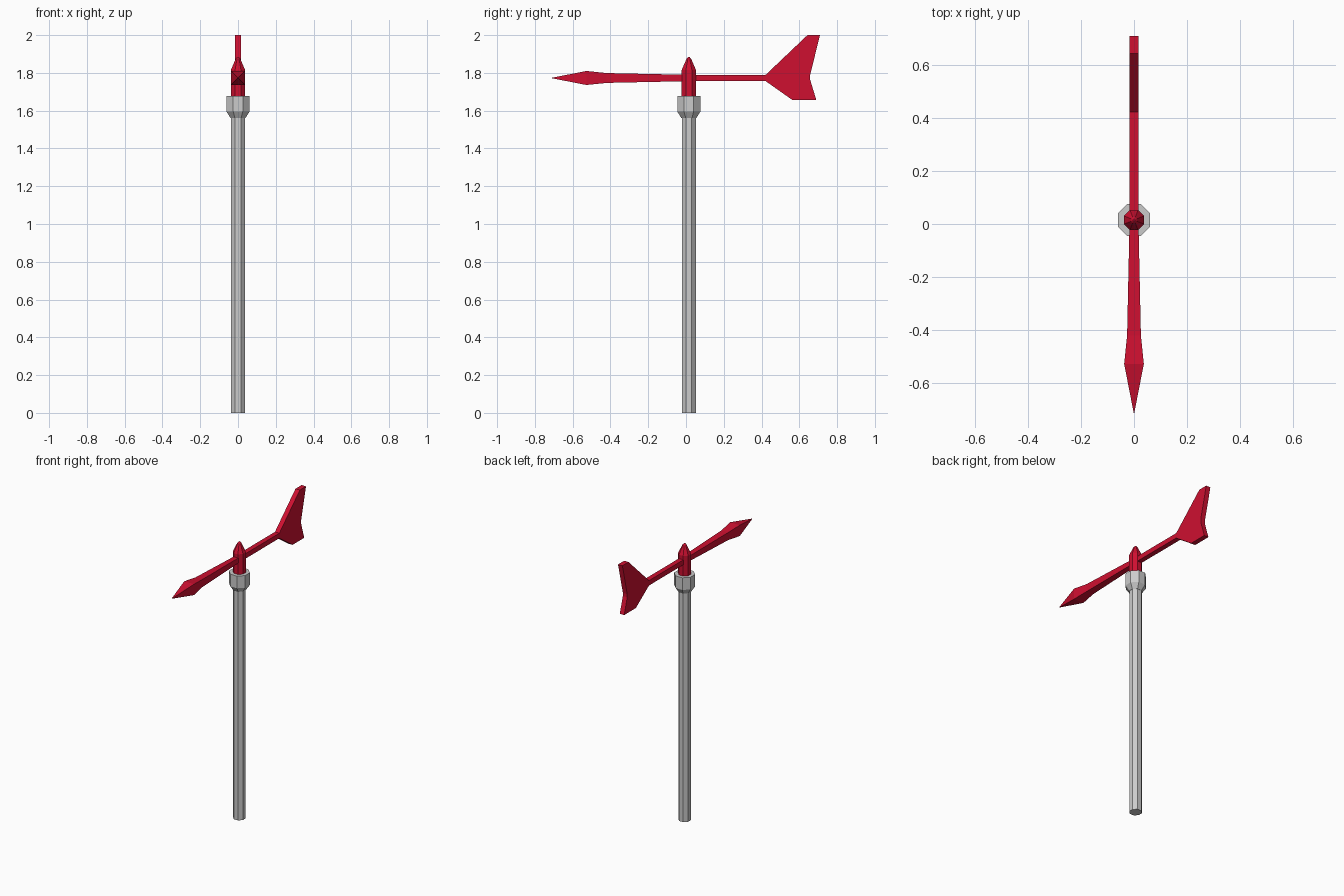
import bpy, bmesh
from math import cos, sin, pi

if "Cube" in bpy.data.objects:
    bpy.data.objects.remove(bpy.data.objects["Cube"])

red = bpy.data.materials.new("red_paint")
red.diffuse_color = (0.62, 0.005, 0.03, 1)
red.use_nodes = True
red.node_tree.nodes["Principled BSDF"].inputs["Base Color"].default_value = red.diffuse_color
AXIS_Y = 0.015   # the pole stands slightly behind the centre
ARM_Z = 1.773


def make_object(name, bm, mat=None):
    bmesh.ops.remove_doubles(bm, verts=bm.verts, dist=1e-5)
    bmesh.ops.recalc_face_normals(bm, faces=bm.faces)
    mesh = bpy.data.meshes.new(name)
    bm.to_mesh(mesh)
    bm.free()
    if mat:
        mesh.materials.append(mat)
    obj = bpy.data.objects.new(name, mesh)
    bpy.context.collection.objects.link(obj)
    return obj


def loft(name, rings, mat=None):
    """Join rings of equal point count and cap both ends."""
    bm = bmesh.new()
    loops = [[bm.verts.new(p) for p in ring] for ring in rings]
    n = len(loops[0])
    for a, b in zip(loops, loops[1:]):
        for i in range(n):
            j = (i + 1) % n
            bm.faces.new((a[i], a[j], b[j], b[i]))
    bm.faces.new(loops[0])
    bm.faces.new(loops[-1])
    return make_object(name, bm, mat)


def octagon(half_width, z):
    r = half_width / cos(pi / 8)
    angles = [pi / 8 + i * pi / 4 for i in range(8)]
    return [(r * cos(a), AXIS_Y + r * sin(a), z) for a in angles]


def square(half_width, y):
    h = half_width
    return [(x, y, ARM_Z + z) for x, z in ((-h, -h), (h, -h), (h, h), (-h, h))]


# Pole, collar and pivot cap: stacked octagonal profiles (half width, z)
loft("pole", [octagon(0.037, z) for z in (0, 1.57)])
loft("collar", [octagon(w, z) for w, z in
                ((0.039, 1.56), (0.061, 1.595), (0.061, 1.678))])
loft("pivot_cap", [octagon(w, z) for w, z in
                   ((0.038, 1.67), (0.038, 1.815), (0.012, 1.875), (0.003, 1.885))], red)

# Arm: square section running from the pointed head back to the fin
loft("arrow_arm", [square(w, y) for w, y in
                   ((0.001, -0.712), (0.037, -0.527), (0.026, -0.42),
                    (0.017, 0.0), (0.017, 0.43))], red)

# Tail fin: flat side profile (y, z) given thickness along x
fin = [(0.422, 1.79), (0.643, 2.0), (0.709, 2.0), (0.657, 1.787),
       (0.657, 1.765), (0.69, 1.656), (0.564, 1.656), (0.422, 1.756)]
loft("tail_fin", [[(x, y, z) for y, z in fin] for x in (-0.0165, 0.0165)], red)
